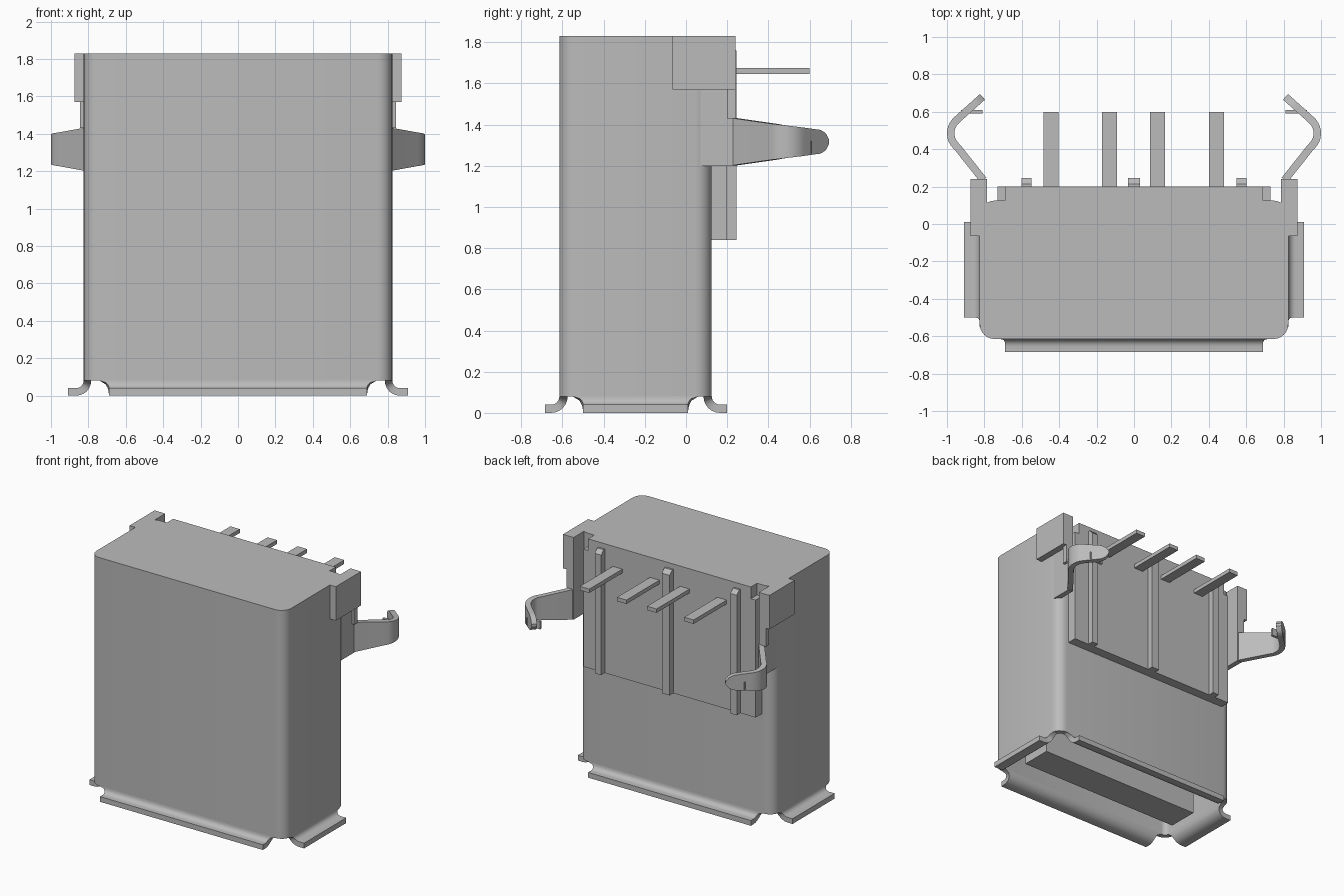
import bpy, bmesh
from math import sin, cos, pi, radians, sqrt
from mathutils import Vector

cube = bpy.data.objects.get("Cube")
if cube:
    bpy.data.objects.remove(cube, do_unlink=True)

grey = bpy.data.materials.new("light_grey")
grey.use_nodes = True
colour = (0.5, 0.5, 0.5, 1)
grey.diffuse_color = colour
grey.node_tree.nodes["Principled BSDF"].inputs["Base Color"].default_value = colour


def loft(name, rings):
    """Skin a list of equal-length point rings into a capped solid."""
    bm = bmesh.new()
    loops = [[bm.verts.new(p) for p in ring] for ring in rings]
    n = len(loops[0])
    for a, b in zip(loops, loops[1:]):
        for i in range(n):
            j = (i + 1) % n
            bm.faces.new((a[i], a[j], b[j], b[i]))
    bm.faces.new(loops[0][::-1])
    bm.faces.new(loops[-1])
    bmesh.ops.recalc_face_normals(bm, faces=bm.faces)
    mesh = bpy.data.meshes.new(name)
    bm.to_mesh(mesh)
    bm.free()
    mesh.materials.append(grey)
    ob = bpy.data.objects.new(name, mesh)
    bpy.context.collection.objects.link(ob)
    bpy.ops.object.select_all(action='DESELECT')
    ob.select_set(True)
    bpy.context.view_layer.objects.active = ob
    bpy.ops.object.shade_smooth_by_angle(angle=radians(35))
    return ob


def rect(x0, x1, y0, y1, z):
    return [(x0, y0, z), (x1, y0, z), (x1, y1, z), (x0, y1, z)]


def box(name, x0, x1, y0, y1, z0, z1):
    return loft(name, [rect(x0, x1, y0, y1, z0), rect(x0, x1, y0, y1, z1)])


def rounded(inset, z, r=0.08, steps=6):
    """Rounded-rectangle outline of the shell, shrunk by inset."""
    hx, hy, cy = 0.825 - inset, 0.37 - inset, -0.245
    r -= inset
    pts = []
    for k, (sx, sy) in enumerate(((1, 1), (-1, 1), (-1, -1), (1, -1))):
        for i in range(steps + 1):
            t = (k + i / steps) * pi / 2
            pts.append((sx * (hx - r) + r * cos(t), cy + sy * (hy - r) + r * sin(t), z))
    return pts


# Shell: closed top, deep socket open at the bottom
wall = 0.04
loft("shell", [rounded(wall, 1.2), rounded(wall, 0.08), rounded(0, 0.08), rounded(0, 1.83)])
box("tongue", -0.7, 0.7, -0.4, -0.16, 0.06, 1.21)


# Flanges: bent-out lips around the socket mouth
def flange(name, out, origin, half, reach):
    out = Vector(out)
    along = Vector((-out.y, out.x, 0))
    rings = []
    for i in range(8):
        t = pi + min(i, 6) / 6 * pi / 2
        f = 1 + sin(t)
        w = half + 0.05 * (1 - sqrt(max(0, 1 - f * f)))
        ring = []
        for r, s in ((wall, -1), (wall, 1), (2 * wall, 1), (2 * wall, -1)):
            d = reach if i == 7 else wall + r * cos(t)
            p = Vector(origin) + out * d + along * (s * w)
            p.z = 0.08 + r * sin(t)
            ring.append(p)
        rings.append(ring)
    loft(name, rings)


flange("front_flange", (0, -1, 0), (0, -0.615, 0), 0.69, 0.07)
flange("back_flange", (0, 1, 0), (0, 0.125, 0), 0.69, 0.075)
flange("left_flange", (1, 0, 0), (0.825, -0.245, 0), 0.255, 0.085)
flange("right_flange", (-1, 0, 0), (-0.825, -0.245, 0), 0.255, 0.085)

# Insulating body behind the shell
box("back_body", -0.73, 0.73, 0.1, 0.2, 0.84, 1.74)
box("back_body_top", -0.69, 0.69, 0.1, 0.2, 1.7, 1.83)

# Ribs with a sloping top
for i, x in enumerate((-0.575, 0, 0.575)):
    w = 0.033 if x == 0 else 0.027
    loft("rib_%d" % i, [rect(x - w, x + w, 0.19, 0.245, 0.84),
                        rect(x - w, x + w, 0.19, 0.245, 1.76),
                        rect(x - w, x + w, 0.19, 0.215, 1.79)])

# Solder pins
for i, x in enumerate((-0.445, -0.13, 0.125, 0.44)):
    box("pin_%d" % i, x - 0.04, x + 0.04, 0.18, 0.6, 1.645, 1.675)


# Spring clip: bent strip, tapering to a round tip
def clip(name, side):
    path = [Vector(p) for p in ((0.805, 0.235), (0.94, 0.405))]
    path += [Vector((0.885 + 0.095 * cos(t), 0.485 + 0.095 * sin(t)))
             for t in [radians(-35 + 85 * k / 8) for k in range(9)]]
    a, b = path[-1], Vector((0.81, 0.68))
    path += [a.lerp(b, k / 8) for k in range(1, 9)]
    rings = []
    for i, p in enumerate(path):
        d = (path[min(i + 1, len(path) - 1)] - path[max(i - 1, 0)]).normalized()
        nrm = Vector((d.y, -d.x)) * 0.02
        h = 0.115 - 0.055 * min(1, (p.y - 0.235) / 0.385)
        if p.y > 0.62:
            h *= sqrt(max(0.03, 1 - ((p.y - 0.62) / 0.06) ** 2))
        rings.append([(side * (p.x + s * nrm.x), p.y + s * nrm.y, 1.317 + v * h)
                      for s, v in ((-1, -1), (1, -1), (1, 1), (-1, 1))])
    loft(name, rings)


# Side ears, their outer blocks and the clips, mirrored
for label, s in (("left", 1), ("right", -1)):
    def side_box(name, x0, x1, *rest):
        box(label + "_" + name, min(s * x0, s * x1), max(s * x0, s * x1), *rest)
    side_box("ear", 0.785, 0.825, 0.07, 0.24, 1.2, 1.83)
    side_box("ear_block", 0.79, 0.875, -0.065, 0.24, 1.57, 1.83)
    side_box("ear_step", 0.79, 0.845, 0.2, 0.24, 1.43, 1.58)
    side_box("clip_tab", 0.81, 0.925, 0.59, 0.61, 1.26, 1.32)
    clip(label + "_clip", s)
